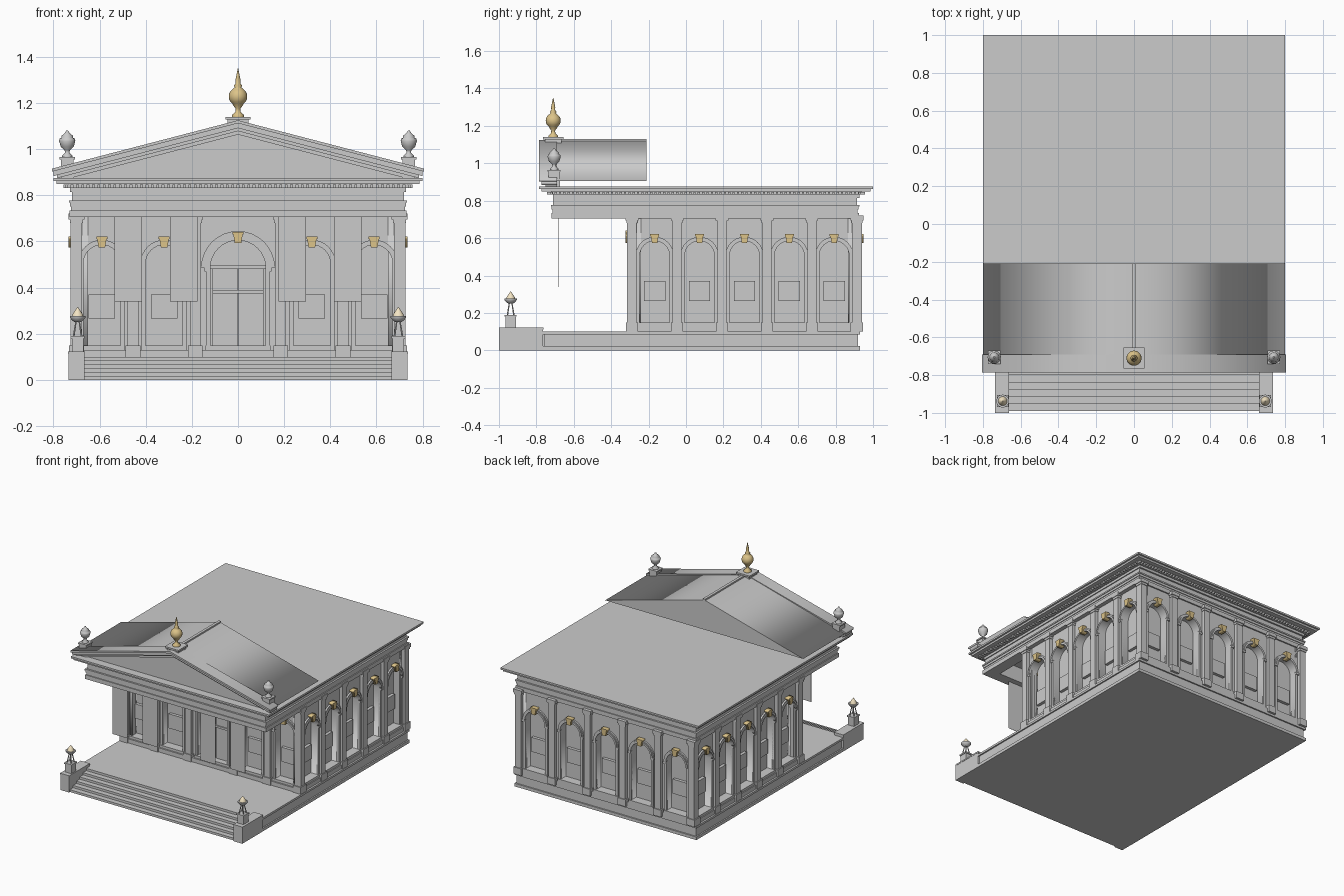
import bpy, bmesh
from math import pi, sin, cos
from mathutils import Matrix, Vector

if "Cube" in bpy.data.objects:
    bpy.data.objects.remove(bpy.data.objects["Cube"])

T, R = Matrix.Translation, Matrix.Rotation
I = Matrix.Identity(4)

def material(name, col):
    m = bpy.data.materials.new(name)
    m.diffuse_color = (*col, 1)
    m.use_nodes = True
    m.node_tree.nodes["Principled BSDF"].inputs["Base Color"].default_value = m.diffuse_color
    return m

GOLD = material("gold", (0.72, 0.55, 0.25))
FLAME = material("flame", (0.9, 0.78, 0.55))

def add(name, me, M=I, mat=None):
    ob = bpy.data.objects.new(name, me)
    bpy.context.collection.objects.link(ob)
    ob.matrix_world = M
    if mat:
        me.materials.append(mat)
    return ob

def boxes(name, items, M=I, mat=None):
    """One mesh made of boxes given as x0, x1, y0, y1, z0, z1."""
    bm = bmesh.new()
    for x0, x1, y0, y1, z0, z1 in items:
        c = Vector(((x0 + x1) / 2, (y0 + y1) / 2, (z0 + z1) / 2))
        S = Matrix.Diagonal((abs(x1 - x0), y1 - y0, z1 - z0, 1))
        bmesh.ops.create_cube(bm, size=1, matrix=T(c) @ S)
    me = bpy.data.meshes.new(name)
    bm.to_mesh(me)
    bm.free()
    return add(name, me, M, mat)

def slab(name, loops, y0, y1, M=I, mat=None):
    """Filled x-z outline (later loops are holes) extruded from y0 to y1."""
    cu = bpy.data.curves.new(name, 'CURVE')
    cu.dimensions, cu.fill_mode, cu.extrude = '2D', 'BOTH', (y1 - y0) / 2
    for loop in loops:
        sp = cu.splines.new('POLY')
        sp.points.add(len(loop) - 1)
        for p, (x, z) in zip(sp.points, loop):
            p.co = (x, z, 0, 1)
        sp.use_cyclic_u = True
    tmp = bpy.data.objects.new(name, cu)
    bpy.context.collection.objects.link(tmp)
    dg = bpy.context.evaluated_depsgraph_get()
    me = bpy.data.meshes.new_from_object(tmp.evaluated_get(dg))
    bpy.data.objects.remove(tmp)
    return add(name, me, M @ T((0, (y0 + y1) / 2, 0)) @ R(pi / 2, 4, 'X'), mat)

def lathe(name, prof, M=I, mat=None, n=20):
    bm = bmesh.new()
    rings = [[bm.verts.new((r * cos(2 * pi * i / n), r * sin(2 * pi * i / n), z)) for i in range(n)] for r, z in prof]
    for a, b in zip(rings, rings[1:]):
        for i in range(n):
            bm.faces.new((a[i], a[(i + 1) % n], b[(i + 1) % n], b[i])).smooth = n > 8
    bm.faces.new(rings[0][::-1])
    bm.faces.new(rings[-1])
    me = bpy.data.meshes.new(name)
    bm.to_mesh(me)
    bm.free()
    return add(name, me, M, mat)

def arc(u, z, r, n=16):
    return [(u + r * cos(pi * i / n), z + r * sin(pi * i / n)) for i in range(n + 1)]

def facade(side, M, half, bays, pilasters):
    """Arcaded wall; local -y is outward. bays = (u, radius, spring height)."""
    holes = [[(u - r, 0.14), (u + r, 0.14)] + arc(u, s, r) for u, r, s in bays]
    slab(side + "_wall", [[(-half, .1), (half, .1), (half, .72), (-half, .72)]] + holes, 0, .05, M)
    trim = []
    for u, r, s in bays:
        # stepped arch moulding and keystone
        w = .022 if r < .1 else .04
        for k, (f, d) in enumerate(((1, .012), (.6, .018))):
            slab(side + "_arch_moulding", [arc(u, s, r + w * f) + arc(u, s, r)[::-1]], -d, 0, M)
        a, b = s + r - .012, s + r + .036
        slab(side + "_keystone", [[(u - .014, a), (u + .014, a), (u + .02, b - .012), (u + .024, b - .01),
             (u + .024, b), (u - .024, b), (u - .024, b - .01), (u - .02, b - .012)]], -.034, .01, M, GOLD)
        # jambs, imposts, sill
        for q in (-1, 1):
            e = u + q * r
            trim += [(min(e, e + q * .018), max(e, e + q * .018), -.01, .01, .13, s),
                     (min(e, e + q * .026), max(e, e + q * .026), -.016, .01, s - .015, s)]
        trim.append((u - r - .02, u + r + .02, -.015, .05, .13, .148))
        if r < .1:
            boxes(side + "_window_panel", [(u - .057, u + .057, .028, .06, .265, .37)], M)
    for u in pilasters:
        trim += [(u - .024, u + .024, -.025, .01, .13, .7), (u - .032, u + .032, -.032, .01, .1, .15),
                 (u - .028, u + .028, -.029, .01, .68, .695), (u - .034, u + .034, -.034, .01, .695, .72)]
    boxes(side + "_trim", trim, M)

# podium, porch floor and core of the building
boxes("podium", [(-.735, .735, -.765, .93, 0, .022), (-.725, .725, -.76, .92, .022, .085),
                 (-.735, .735, -.765, .93, .085, .1)])
boxes("building_core", [(-.65, .65, -.24, .865, .1, .8)])
boxes("wall_base", [(-.722, .722, -.315, .93, .1, .13)])

# front steps and cheek blocks
boxes("steps", [(-.67, .67, -.99 + .038 * i, -.75, i / 60, (i + 1) / 60) for i in range(6)])
boxes("step_cheeks", [b for s in (-1, 1) for b in (
    (s * .7 - .035, s * .7 + .035, -1, -.765, 0, .112), (s * .7 - .037, s * .7 + .037, -1, -.762, .112, .122),
    (s * .695 - .025, s * .695 + .025, -.965, -.91, .122, .18), (s * .695 - .03, s * .695 + .03, -.97, -.905, .18, .19))])

# four facades
win = lambda us: [(u, .08, .505) for u in us]
facade("front", T((0, -.29, 0)), .7, win((-.59, -.32, .32, .59)) + [(0, .12, .485)],
       [s * u for s in (-1, 1) for u in (.185, .455, .7)])
facade("back", T((0, .915, 0)) @ R(pi, 4, 'Z'), .7, win((-.57, -.285, 0, .285, .57)),
       [s * u for s in (-1, 1) for u in (.1425, .4275, .7)])
for name, s in (("right", 1), ("left", -1)):
    facade(name + "_side", T((s * .7, .3125, 0)) @ R(s * pi / 2, 4, 'Z'), .6025,
           win([.24 * i for i in range(-2, 3)]), [.12 * i for i in (-5, -3, -1, 1, 3, 5)])

# entrance door
boxes("door", [(-.11, -.003, -.26, -.23, .14, .485), (.003, .11, -.26, -.23, .14, .485),
               (-.12, .12, -.275, -.23, .48, .495), (-.11, .11, -.268, -.23, .375, .39)])

# entablature bands: full over the building, hollow beams over the porch
for d, z0, z1 in ((.015, .705, .735), (.008, .735, .752), (.013, .752, .768), (.018, .768, .778), (.005, .778, .82)):
    x, yf = .715 + d, -.705 - d
    boxes("entablature", [(-x, x, -.31, .91 + d, z0, z1), (-x, x, yf, -.64, z0, z1),
                          (-x, -.645, -.64, -.31, z0, z1), (.645, x, -.64, -.31, z0, z1)])
for d, z0, z1 in ((.012, .815, .833), (.022, .833, .848), (.072, .848, .862), (.085, .862, .875)):
    boxes("cornice", [(-.715 - d, .715 + d, -.7 - d, .915 + d, z0, z1)])
dent = []
for i in range(-32, 33):
    x = i * .0232
    dent += [(x - .006, x + .006, -.742, -.71, .832, .847), (x - .006, x + .006, .92, .957, .832, .847)]
for i in range(72):
    y = -.72 + i * .0232
    dent += [(.72, .757, y - .006, y + .006, .832, .847), (-.757, -.72, y - .006, y + .006, .832, .847)]
boxes("dentils", dent)

# pediment with raking cornice and gable roof
def chevron(t0, t1, x):
    z = lambda t: 1.125 - t - .26 * x
    return [(-x, z(t0)), (0, 1.125 - t0), (x, z(t0)), (x, z(t1)), (0, 1.125 - t1), (-x, z(t1))]
slab("tympanum", [[(-.78, .87), (.78, .87), (.78, .9), (0, 1.1), (-.78, .9)]], -.725, -.7)
for t0, t1, x, y in ((0, .013, .805, -.785), (.013, .034, .8, -.772), (.034, .047, .785, -.75), (.047, .062, .76, -.738)):
    slab("raking_cornice", [chevron(t0, t1, x)], y, -.69)
slab("gable_roof", [[(-.8, .905), (.8, .905), (0, 1.122)]], -.7, -.21)
boxes("ridge_cap", [(-.01, .01, -.7, -.21, 1.11, 1.13)])

# hanging panels under the porch beam
boxes("hanging_panels", [(x - .06, x + .06, -.681, -.68, .34, .71) for x in (-.475, -.235, .235, .475)])

# crowning finial and corner urns
boxes("finial_base", [(-.045, .045, -.755, -.665, 1.09, 1.128), (-.055, .055, -.765, -.655, 1.128, 1.14)])
lathe("finial", [(.026, 1.14), (.026, 1.148), (.012, 1.16), (.01, 1.175), (.02, 1.188)] +
      [(.04 * sin(a), 1.228 - .04 * cos(a)) for a in [pi * k / 10 for k in range(2, 9)]] +
      [(.014, 1.268), (.018, 1.275), (.01, 1.285), (.011, 1.3), (.001, 1.35)], T((0, -.71, 0)), GOLD)
for s in (-1, 1):
    boxes("urn_base", [(s * .74 - .028, s * .74 + .028, -.735, -.675, .87, .955),
                       (s * .74 - .034, s * .74 + .034, -.74, -.67, .955, .965)])
    lathe("urn", [(.022, .965), (.022, .972), (.009, .985), (.012, .995), (.028, 1.01), (.035, 1.035), (.033, 1.045),
                  (.024, 1.05), (.026, 1.057), (.012, 1.068), (.004, 1.08)], T((s * .74, -.705, 0)))
    # brazier lamps: splayed legs, bowl and flame
    L = T((s * .695, -.9375, 0))
    for k in range(4):
        lathe("lamp_leg", [(.004, 0), (.003, .066)],
              L @ R(pi / 4 + k * pi / 2, 4, 'Z') @ T((.024, 0, .19)) @ R(-.22, 4, 'Y'), n=6)
    lathe("lamp_bowl", [(.012, .25), (.022, .256), (.034, .27), (.034, .276)], L)
    lathe("lamp_flame", [(.024, .276), (.022, .284), (.012, .3), (.001, .315)], L, FLAME)
